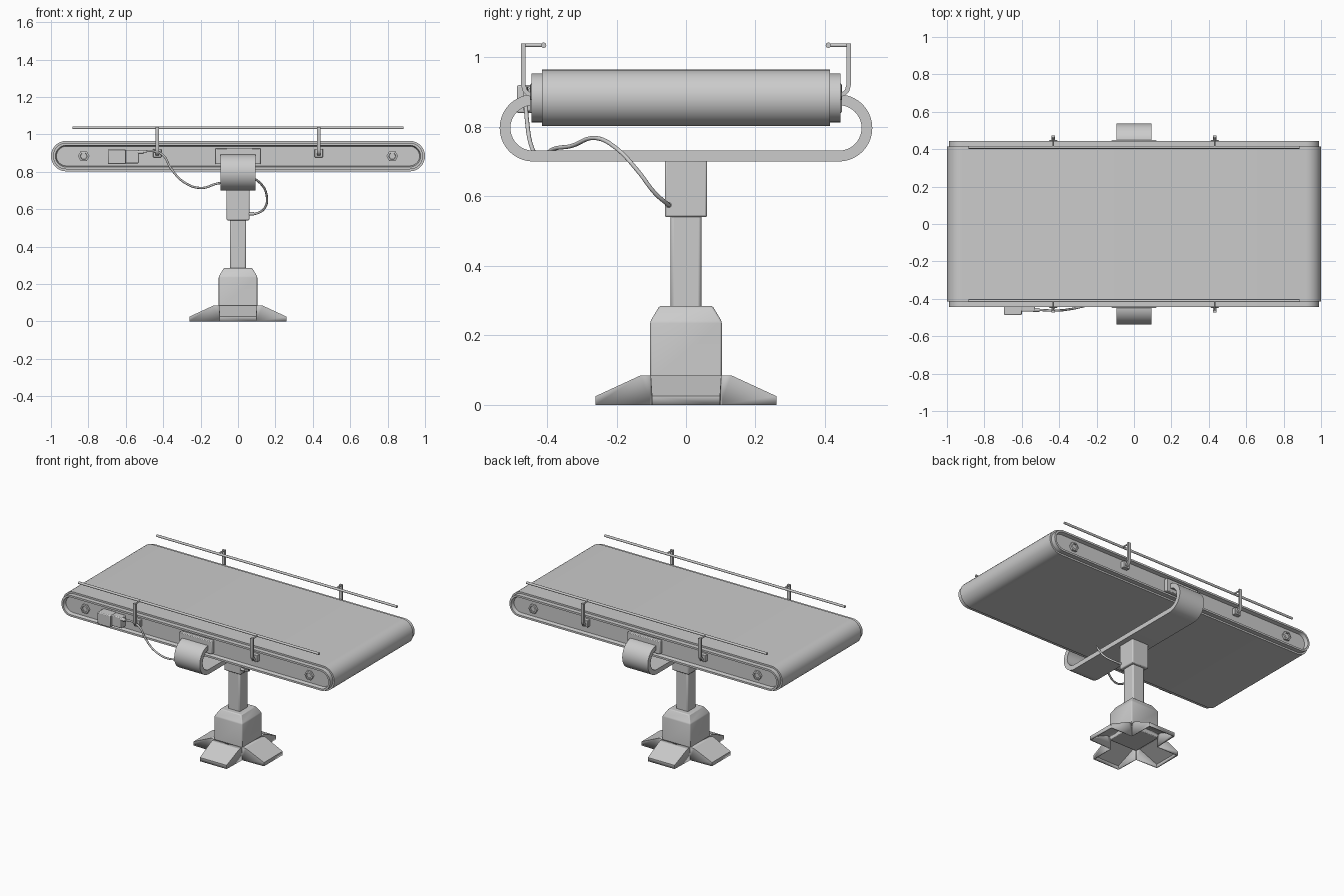
import bpy, bmesh, math
from mathutils import Vector

if "Cube" in bpy.data.objects:
    bpy.data.objects.remove(bpy.data.objects["Cube"])


def finish(name, bm, bevel=0.0, angle=35):
    bmesh.ops.recalc_face_normals(bm, faces=bm.faces[:])
    me = bpy.data.meshes.new(name)
    bm.to_mesh(me)
    bm.free()
    ob = bpy.data.objects.new(name, me)
    bpy.context.collection.objects.link(ob)
    if bevel:
        m = ob.modifiers.new("bevel", 'BEVEL')
        m.width, m.segments = bevel, 2
    bpy.ops.object.select_all(action='DESELECT')
    bpy.context.view_layer.objects.active = ob
    ob.select_set(True)
    bpy.ops.object.shade_smooth_by_angle(angle=math.radians(angle))
    return ob


def loft(name, rings, bevel=0.0, angle=35):
    """Skin closed rings of equal length and cap both ends."""
    bm = bmesh.new()
    vs = [[bm.verts.new(p) for p in r] for r in rings]
    n = len(vs[0])
    for a, b in zip(vs, vs[1:]):
        for i in range(n):
            bm.faces.new((a[i], a[(i + 1) % n], b[(i + 1) % n], b[i]))
    bm.faces.new(vs[0])
    bm.faces.new(vs[-1])
    return finish(name, bm, bevel, angle)


def box(name, x0, x1, y0, y1, z0, z1, bevel=0.0):
    return loft(name, [[(x0, y0, z), (x1, y0, z), (x1, y1, z), (x0, y1, z)]
                       for z in (z0, z1)], bevel)


def stadium(r, y, c=0.9185, z=0.8835, n=16):
    pts = []
    for side in (0, 1):
        for i in range(n + 1):
            a = -math.pi / 2 + math.pi * (side + i / n)
            pts.append(((c if side == 0 else -c) + r * math.cos(a), y, z + r * math.sin(a)))
    return pts


def circle_y(x, y, z, r, n):
    return [(x + r * math.cos(2 * math.pi * i / n), y, z + r * math.sin(2 * math.pi * i / n))
            for i in range(n)]


def ribbon(name, path, t, x, w):
    """Bent flat bar: path in the YZ plane, thickness t, half width w."""
    rings = []
    for i, p in enumerate(path):
        a, b = Vector(path[max(i - 1, 0)]), Vector(path[min(i + 1, len(path) - 1)])
        d = (b - a).normalized()
        o = Vector((-d.y, d.x)) * t / 2
        l, r = Vector(p) + o, Vector(p) - o
        rings.append([(x - w, *l), (x + w, *l), (x + w, *r), (x - w, *r)])
    return loft(name, rings)


def tube(name, pts, r, kind='POLY'):
    cu = bpy.data.curves.new(name, 'CURVE')
    cu.dimensions = '3D'
    cu.bevel_depth, cu.bevel_resolution, cu.use_fill_caps = r, 3, True
    if kind == 'POLY':
        sp = cu.splines.new('POLY')
        sp.points.add(len(pts) - 1)
        for q, p in zip(sp.points, pts):
            q.co = (*p, 1)
    else:
        sp = cu.splines.new('BEZIER')
        sp.resolution_u = 6
        sp.bezier_points.add(len(pts) - 1)
        for q, p in zip(sp.bezier_points, pts):
            q.co = p
            q.handle_left_type = q.handle_right_type = 'AUTO'
    ob = bpy.data.objects.new(name, cu)
    bpy.context.collection.objects.link(ob)
    return ob


# Belt
loft("belt", [stadium(0.0815, -0.415), stadium(0.0815, 0.415)])

for s, side in ((-1, "front"), (1, "back")):
    # Recessed side frame
    loft(side + "_frame", [stadium(r, s * y) for r, y in
         ((0.0705, 0.41), (0.0705, 0.445), (0.058, 0.445), (0.052, 0.422))])
    # Axle bolts
    for x in (-0.825, 0.825):
        loft(side + "_washer", [circle_y(x, s * y, 0.8835, 0.026, 24) for y in (0.42, 0.427)])
        loft(side + "_bolt", [circle_y(x, s * y, 0.8835, r, 6) for r, y in
             ((0.031, 0.42), (0.031, 0.436), (0.02, 0.438), (0.018, 0.43))])
    # Yoke mounting plate
    y0, y1 = sorted((s * 0.42, s * 0.449))
    box(side + "_yoke_plate", -0.12, 0.12, y0, y1, 0.84, 0.925, 0.004)
    # Guide rail and its brackets
    tube(side + "_rail", [(-0.885, s * 0.41, 1.035), (0.885, s * 0.41, 1.035)], 0.008)
    for x in (-0.432, 0.432):
        y0, y1 = sorted((s * 0.42, s * 0.448))
        box(side + "_rail_foot", x - 0.022, x + 0.022, y0, y1, 0.877, 0.922, 0.003)
        ribbon(side + "_rail_post", [(s * 0.44, 0.892), (s * 0.455, 0.896), (s * 0.464, 0.905),
               (s * 0.468, 0.92), (s * 0.468, 1.04)], 0.013, x, 0.01)
        tube(side + "_rail_pin", [(x, s * 0.47, 1.035), (x, s * 0.41, 1.035)], 0.005)

# Yoke: flat bar curling up around both sides
arc = [(0.44 + 0.081 * math.cos(a), 0.797 + 0.081 * math.sin(a))
       for a in (-math.pi / 2 + math.pi * i / 20 for i in range(21))]
ribbon("yoke", [(-y, z) for y, z in reversed(arc)] + arc, 0.031, 0, 0.094)


# Column
def square(h, z):
    return [(-h, -h, z), (h, -h, z), (h, h, z), (-h, h, z)]


loft("column_sleeve", [square(0.061, 0.54), square(0.061, 0.705)], 0.006)
loft("column", [square(0.044, 0.27), square(0.044, 0.56)], 0.008)
loft("column_base", [square(0.103, 0.06), square(0.103, 0.24), square(0.076, 0.285)], 0.005)

# Hollow feet, open below
for k, nm in enumerate(("right", "back", "left", "front")):
    bm = bmesh.new()
    prof = [(0.10, 0.085, 0.102), (0.13, 0.085, 0.102), (0.26, 0.025, 0.098), (0.26, 0, 0.098)]
    ca, sa = round(math.cos(k * math.pi / 2)), round(math.sin(k * math.pi / 2))

    def put(x, y, z):
        return bm.verts.new((x * ca - y * sa, x * sa + y * ca, z))
    L = [put(x, -w, z) for x, z, w in prof]
    R = [put(x, w, z) for x, z, w in prof]
    for i in range(3):
        bm.faces.new((L[i], L[i + 1], R[i + 1], R[i]))
    bm.faces.new(L + [put(0.10, -0.102, 0)])
    bm.faces.new(R + [put(0.10, 0.102, 0)])
    foot = finish(nm + "_foot", bm, 0, 20)
    m = foot.modifiers.new("shell", 'SOLIDIFY')
    m.thickness, m.offset = 0.008, -1

# Control box with stepped end and cable gland
box("control_box", -0.695, -0.60, -0.487, -0.42, 0.84, 0.92, 0.005)
box("control_box_step", -0.61, -0.53, -0.468, -0.42, 0.845, 0.917, 0.005)
tube("cable_gland", [(-0.54, -0.459, 0.905), (-0.505, -0.459, 0.905)], 0.011)

# Cable hanging from the box to the column sleeve
tube("cable", [(-0.52, -0.459, 0.905), (-0.45, -0.462, 0.91), (-0.40, -0.462, 0.888),
               (-0.36, -0.458, 0.82), (-0.29, -0.445, 0.745), (-0.20, -0.42, 0.713),
               (-0.11, -0.38, 0.737), (-0.03, -0.33, 0.745), (0.06, -0.26, 0.768),
               (0.12, -0.20, 0.738), (0.153, -0.14, 0.675), (0.145, -0.09, 0.61),
               (0.10, -0.052, 0.577), (0.06, -0.05, 0.575)], 0.006, 'BEZIER')
tube("cable_plug", [(0.055, -0.05, 0.575), (0.085, -0.05, 0.575)], 0.009)
